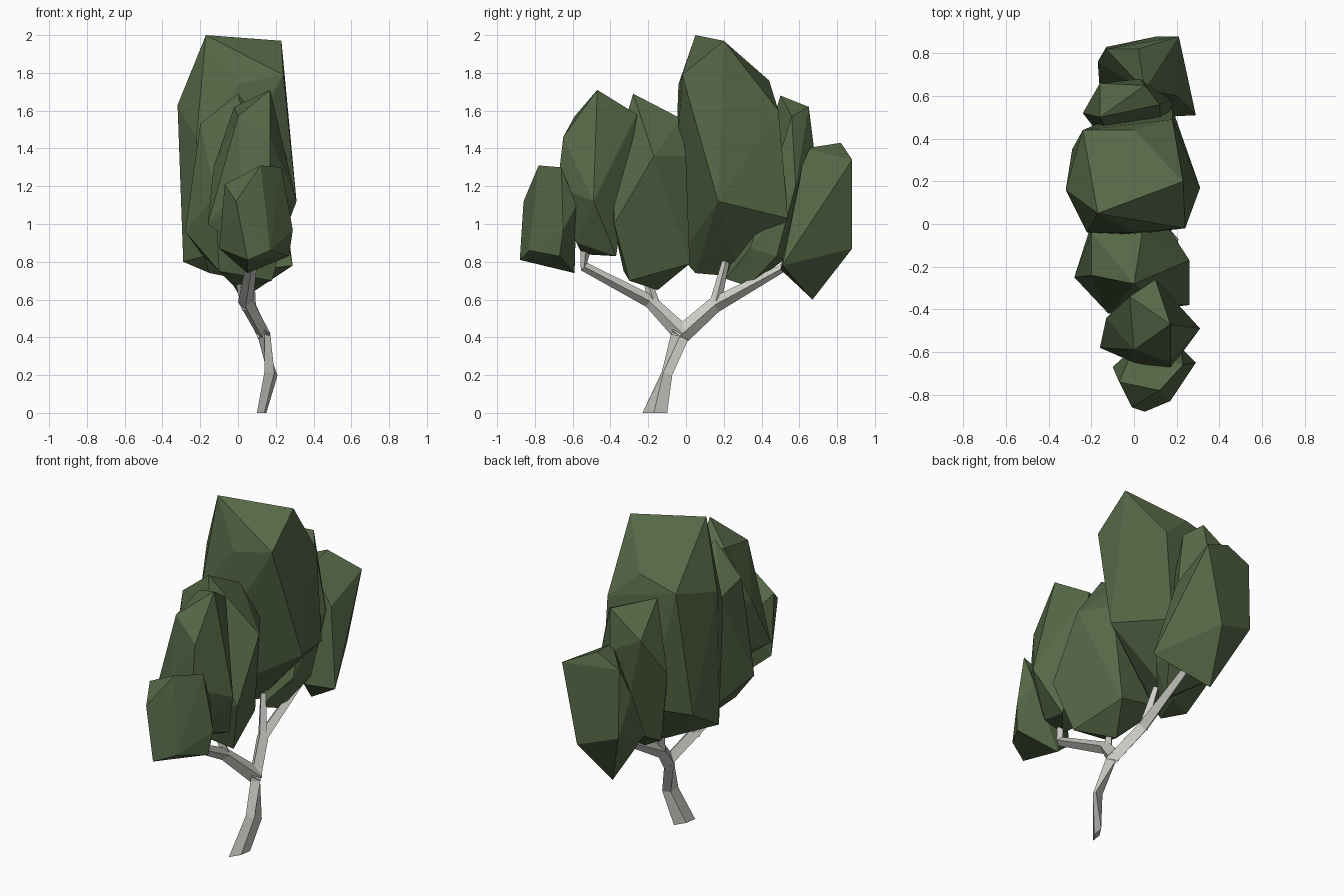
import bpy, bmesh, math
from mathutils import Vector


def material(name, rgb):
    m = bpy.data.materials.new(name)
    m.diffuse_color = (*rgb, 1)
    return m


LEAF = material("leaf green", (0.092, 0.138, 0.062))
BARK = material("pale bark", (0.60, 0.61, 0.56))


def finish(name, bm, mat):
    bmesh.ops.recalc_face_normals(bm, faces=bm.faces[:])
    me = bpy.data.meshes.new(name)
    bm.to_mesh(me)
    bm.free()
    me.materials.append(mat)
    ob = bpy.data.objects.new(name, me)
    bpy.context.collection.objects.link(ob)
    return ob


def clump(name, *corners):
    """Faceted leaf clump: the convex hull round a few corners."""
    bm = bmesh.new()
    for c in corners:
        bm.verts.new(c)
    res = bmesh.ops.convex_hull(bm, input=bm.verts[:])
    junk = {v for v in res["geom_interior"] + res["geom_unused"]
            if isinstance(v, bmesh.types.BMVert)}
    bmesh.ops.delete(bm, geom=list(junk), context="VERTS")
    finish(name, bm, LEAF)


def limb(name, path, flat_base=False, sides=4):
    """Tapered limb through (x, y, z, radius across x, radius in yz plane[, twist])."""
    bm = bmesh.new()
    pts = [Vector(p[:3]) for p in path]
    rings = []
    for i, p in enumerate(path):
        d = (pts[min(i + 1, len(pts) - 1)] - pts[max(i - 1, 0)]).normalized()
        if flat_base and i == 0:
            d = Vector((0, 0, 1))
        u = Vector((1, 0, 0))
        u = (u - d * u.dot(d)).normalized()
        v = d.cross(u)
        t = math.radians(p[5]) if len(p) > 5 else 0
        u, v = u * math.cos(t) + v * math.sin(t), v * math.cos(t) - u * math.sin(t)
        ring = []
        for k in range(sides):
            a = 2 * math.pi * k / sides
            ring.append(bm.verts.new(pts[i] + u * math.cos(a) * p[3] + v * math.sin(a) * p[4]))
        rings.append(ring)
    for lo, hi in zip(rings, rings[1:]):
        for k in range(sides):
            n = (k + 1) % sides
            bm.faces.new((lo[k], lo[n], hi[n], hi[k]))
    bm.faces.new(rings[0])
    bm.faces.new(rings[-1])
    finish(name, bm, BARK)


# Trunk and its two forks
limb("trunk", [(0.125, -0.165, 0, 0.015, 0.07, -21), (0.175, -0.10, 0.21, 0.027, 0.045, -50),
               (0.14, -0.035, 0.40, 0.033, 0.048), (0.125, -0.02, 0.43, 0.02, 0.03)], True)
limb("back_branch", [(0.14, -0.04, 0.40, 0.035, 0.05), (0.06, 0.15, 0.57, 0.035, 0.042),
                     (0.06, 0.50, 0.76, 0.025, 0.022), (0.06, 0.60, 0.85, 0.015, 0.015)])
limb("front_branch", [(0.14, -0.01, 0.41, 0.035, 0.05), (0.04, -0.19, 0.59, 0.04, 0.035),
                      (0.07, -0.54, 0.775, 0.03, 0.026), (0.08, -0.53, 0.88, 0.02, 0.03)])
# Short shoots into the middle clumps
limb("back_shoot", [(0.06, 0.15, 0.56, 0.03, 0.032), (0.02, 0.21, 0.80, 0.018, 0.02)])
limb("front_shoot", [(0.05, -0.16, 0.55, 0.03, 0.032), (0.0, -0.21, 0.72, 0.018, 0.02)])

# Leaf clumps from front to back
clump("front_clump", (0.05, -0.88, 0.81), (-0.01, -0.86, 1.12), (0.17, -0.83, 0.86),
      (0.29, -0.65, 0.97), (0.27, -0.67, 0.83), (0.12, -0.78, 1.31), (0.23, -0.66, 1.30),
      (-0.07, -0.74, 1.21), (-0.10, -0.67, 0.87), (0.05, -0.59, 0.74), (0.22, -0.58, 1.1),
      (0.0, -0.58, 1.1))
clump("front_middle_clump", (0.17, -0.47, 1.71), (0.0, -0.59, 1.57), (0.10, -0.26, 1.58),
      (-0.02, -0.34, 1.62), (0.17, -0.65, 1.46), (-0.16, -0.58, 1.0), (-0.13, -0.44, 1.3),
      (0.0, -0.65, 1.2), (0.17, -0.68, 1.2), (0.31, -0.49, 1.12), (0.20, -0.37, 0.83),
      (0.05, -0.55, 0.84), (0.15, -0.58, 0.90), (0.10, -0.30, 1.3))
clump("inner_front_clump", (0.0, -0.28, 1.69), (-0.20, -0.24, 1.53), (0.04, -0.03, 1.56),
      (-0.20, -0.04, 1.48), (0.15, 0.0, 1.36), (-0.28, -0.25, 0.96), (-0.12, -0.42, 1.15),
      (0.26, -0.17, 1.36), (0.26, -0.38, 1.0), (0.18, -0.30, 0.70), (0.0, -0.15, 0.65),
      (0.10, 0.02, 0.79), (-0.20, 0.0, 0.85), (-0.10, -0.33, 0.75), (0.08, -0.38, 1.35))
clump("crown_clump", (-0.17, 0.05, 2.0), (0.23, 0.20, 1.97), (0.0, 0.44, 1.76),
      (-0.24, 0.44, 1.70), (-0.32, 0.16, 1.63), (0.0, -0.04, 1.74), (0.24, -0.02, 1.79),
      (0.31, 0.17, 1.12), (0.18, 0.49, 1.60), (0.18, 0.54, 1.03), (-0.10, 0.50, 1.0),
      (-0.22, -0.04, 1.45), (-0.10, -0.06, 1.2), (-0.29, 0.10, 0.80), (-0.15, 0.05, 0.74),
      (-0.18, -0.03, 0.83), (-0.29, 0.35, 0.95), (-0.05, 0.28, 0.72))
clump("inner_back_clump", (-0.16, 0.50, 1.68), (0.05, 0.65, 1.62), (0.12, 0.56, 1.57),
      (-0.24, 0.52, 1.25), (-0.16, 0.66, 1.48), (0.03, 0.68, 1.38), (0.18, 0.58, 1.2),
      (0.15, 0.48, 0.83), (0.13, 0.34, 0.87), (0.05, 0.33, 0.67), (0.0, 0.21, 0.71),
      (-0.15, 0.45, 0.80), (0.0, 0.60, 0.87))
clump("back_clump", (0.02, 0.82, 1.43), (0.05, 0.63, 1.40), (0.21, 0.88, 1.34),
      (0.11, 0.88, 0.87), (0.29, 0.51, 0.78), (0.02, 0.67, 0.60), (-0.17, 0.76, 1.2),
      (-0.13, 0.83, 0.95), (0.20, 0.60, 1.22), (-0.16, 0.62, 0.90),
      (0.10, 0.50, 0.76), (-0.13, 0.82, 1.36))
